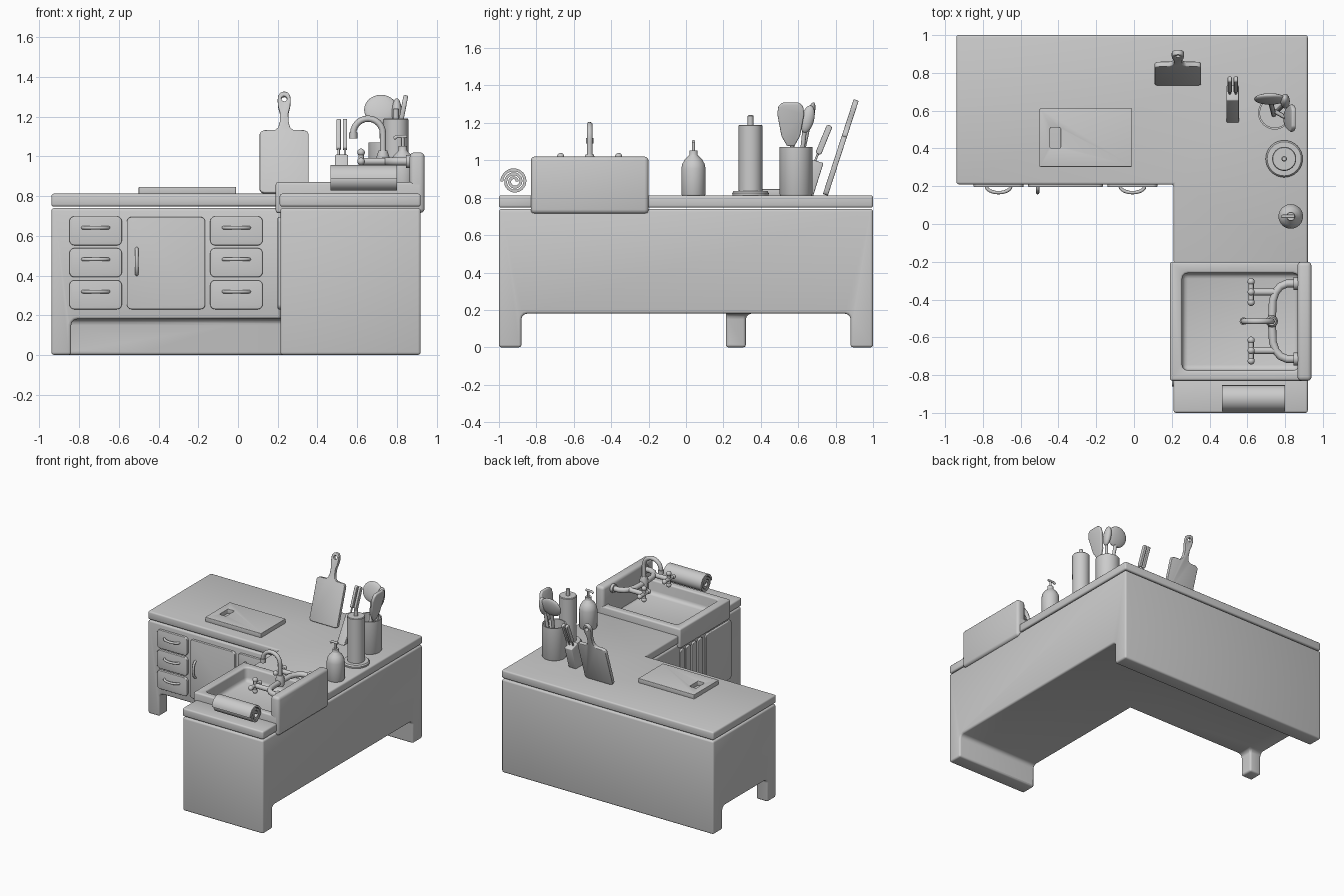
import bpy, bmesh
from math import sin, cos, pi, radians
from mathutils import Vector, Matrix

if "Cube" in bpy.data.objects:
    bpy.data.objects.remove(bpy.data.objects["Cube"])


def finish(ob, bevel=0, cut=(), seg=3):
    for c in cut:
        m = ob.modifiers.new("cut", 'BOOLEAN')
        m.operation, m.object, m.solver = 'DIFFERENCE', c, 'EXACT'
        c.hide_render = True
    if bevel:
        m = ob.modifiers.new("bevel", 'BEVEL')
        m.width, m.segments, m.limit_method, m.angle_limit = bevel, seg, 'ANGLE', radians(40)
    bpy.ops.object.select_all(action='DESELECT')
    ob.select_set(True)
    bpy.context.view_layer.objects.active = ob
    bpy.ops.object.convert(target='MESH')
    bpy.ops.object.shade_smooth_by_angle(angle=radians(38))
    for c in cut:
        bpy.data.objects.remove(c)
    return ob


def from_bm(name, bm):
    bmesh.ops.recalc_face_normals(bm, faces=bm.faces)
    me = bpy.data.meshes.new(name)
    bm.to_mesh(me)
    bm.free()
    ob = bpy.data.objects.new(name, me)
    bpy.context.collection.objects.link(ob)
    return ob


def prism(name, pts, axis, lo, hi, bevel=0, cut=(), mat=None):
    put = {'x': lambda a, b, h: (h, a, b), 'y': lambda a, b, h: (a, h, b),
           'z': lambda a, b, h: (a, b, h)}[axis]
    bm = bmesh.new()
    f = bm.faces.new([bm.verts.new(put(a, b, lo)) for a, b in pts])
    new = bmesh.ops.extrude_face_region(bm, geom=[f])['geom']
    bmesh.ops.translate(bm, verts=[v for v in new if isinstance(v, bmesh.types.BMVert)],
                        vec=put(0, 0, hi - lo))
    if mat:
        bm.transform(mat)
    return finish(from_bm(name, bm), bevel, cut)


def box(name, x0, x1, y0, y1, z0, z1, bevel=0, cut=()):
    return prism(name, [(x0, y0), (x1, y0), (x1, y1), (x0, y1)], 'z', z0, z1, bevel, cut)


def rrect(x0, x1, y0, y1, r, n=5):
    pts = []
    for k, (cx, cy) in enumerate([(x1 - r, y1 - r), (x0 + r, y1 - r), (x0 + r, y0 + r), (x1 - r, y0 + r)]):
        pts += [(cx + r * cos((k + i / n) * pi / 2), cy + r * sin((k + i / n) * pi / 2)) for i in range(n + 1)]
    return pts


def lathe(name, x, y, prof, n=32):
    bm = bmesh.new()
    vs = [bm.verts.new((r, 0, z)) for r, z in prof]
    es = [bm.edges.new(p) for p in zip(vs, vs[1:])]
    bmesh.ops.spin(bm, geom=vs + es, cent=(0, 0, 0), axis=(0, 0, 1), angle=2 * pi, steps=n)
    bmesh.ops.remove_doubles(bm, verts=bm.verts, dist=1e-5)
    bm.transform(Matrix.Translation((x, y, 0)))
    return finish(from_bm(name, bm))


def tube(name, pts, r):
    cu = bpy.data.curves.new(name, 'CURVE')
    cu.dimensions, cu.bevel_depth, cu.bevel_resolution, cu.use_fill_caps = '3D', r, 3, True
    s = cu.splines.new('POLY')
    s.points.add(len(pts) - 1)
    for p, co in zip(s.points, pts):
        p.co = (*co, 1)
    ob = bpy.data.objects.new(name, cu)
    bpy.context.collection.objects.link(ob)
    return finish(ob)


def ball(name, loc, scale, rot=Matrix()):
    bm = bmesh.new()
    bmesh.ops.create_uvsphere(bm, u_segments=24, v_segments=14, radius=1)
    bm.transform(Matrix.Translation(loc) @ rot @ Matrix.Diagonal((*scale, 1)))
    return finish(from_bm(name, bm))


# L-shaped cabinet, with leg space cut away under it
arch_a = box("arch_cutter_a", -2, 0, .32, .88, -1, .18, .03)
arch_b = box("arch_cutter_b", -.84, 2, -.88, .88, -1, .18, .03)
prism("cabinet_body", [(-.94, 1), (-.94, .213), (.213, .213), (.213, -1), (.92, -1), (.92, 1)],
      'z', 0, .74, .014, (arch_a, arch_b))

# Worktop, interrupted by the sink
prism("worktop", [(-.94, 1), (-.94, .21), (.21, .21), (.21, -.21), (.92, -.21), (.92, 1)],
      'z', .747, .812, .012)
box("worktop_end", .21, .92, -1, -.82, .747, .812, .012)

# Drawers, doors and arched pulls
arc = [(cos(i * pi / 12), sin(i * pi / 12)) for i in range(13)]
for col, x in (("left", -.717), ("right", -.008)):
    for row, z in enumerate((.303, .465, .625)):
        prism(f"drawer_{col}_{row}", rrect(x - .132, x + .132, z - .073, z + .073, .025),
              'y', .195, .23, .005)
        tube(f"drawer_pull_{col}_{row}",
             [(x + .065 * c, .2 - .034 * s, z + .016) for c, s in arc], .009)
prism("cupboard_door", rrect(-.56, -.165, .23, .695, .025), 'y', .195, .23, .005)
tube("door_pull", [(-.51, .2 - .034 * s, .47 + .065 * c) for c, s in arc], .009)
# Under-sink door and upright slats on the inner side
prism("sink_door", rrect(-.86, -.54, .23, .695, .025), 'x', .2, .23, .005)
for i in range(4):
    y = -.5 + i * .075
    prism(f"slat_{i}", rrect(y, y + .055, .23, .695, .02), 'x', .2, .23, .005)

# Apron sink with raised back
basin = box("basin_cutter", .255, .872, -.775, -.26, .76, 1.2, .03)
box("sink", .19, .925, -.83, -.2, .715, .87, .022, (basin,))
box("sink_back", .865, .94, -.83, -.2, .715, 1.02, .022)

# Bridge tap: side pipes, swan neck and cross handles
zt = .975
for side, s in (("near", -1), ("far", 1)):
    y = -.515
    tube(f"tap_pipe_{side}", [(.87, y + s * .20, zt), (.81, y + s * .20, zt), (.775, y + s * .185, zt),
                              (.75, y + s * .155, zt), (.735, y + s * .11, zt), (.73, y, zt)], .021)
    tube(f"tap_flange_{side}", [(.87, y + s * .20, zt), (.845, y + s * .20, zt)], .034)
    yk = y + s * .155
    tube(f"tap_stem_{side}", [(.76, yk, zt), (.62, yk, zt)], .019)
    tube(f"tap_cross_a_{side}", [(.62, yk - .058, zt), (.62, yk + .058, zt)], .014)
    tube(f"tap_cross_b_{side}", [(.62, yk, zt - .05), (.62, yk, zt + .05)], .014)
    for k, (dy, dz) in enumerate(((.055, 0), (-.055, 0), (0, .045), (0, -.045))):
        ball(f"tap_knob_{side}_{k}", (.62, yk + dy, zt + dz), (.019,) * 3)
neck = [(.73, -.515, .95), (.73, -.515, 1.1)]
neck += [(.655 + .075 * cos(i * pi / 12), -.515, 1.115 + .075 * sin(i * pi / 12)) for i in range(13)]
tube("tap_spout", neck + [(.58, -.515, 1.1)], .016)
tube("tap_nozzle", [(.58, -.515, 1.12), (.58, -.515, 1.09)], .021)
lathe("tap_centre", .73, -.515, [(0, .94), (.03, .945), (.032, 1.0), (.022, 1.03), (0, 1.03)], 20)

# Rolled towel: one thick spiral
out, inn = [], []
for i in range(73):
    a, r = i * 5 * pi / 72, .022 + .053 * i / 72
    for lst, q in ((out, r), (inn, r - .0155)):
        lst.append((-.918 + q * cos(a), .887 + q * sin(a)))
prism("rolled_towel", out + inn[::-1], 'x', .465, .80)

# Soap bottle with pump
lathe("soap_bottle", .83, .04, [(0, .81), (.06, .81), (.065, .82), (.065, .955), (.06, .98), (.046, 1.005),
                                (.025, 1.025), (.022, 1.03), (.022, 1.052), (0, 1.052)])
tube("soap_pump", [(.83, .04, 1.04), (.83, .04, 1.1)], .008)
tube("soap_spout", [(.85, .04, 1.1), (.80, .04, 1.1), (.785, .04, 1.09)], .009)

# Kitchen roll on a stand
lathe("roll_stand", .795, .345, [(0, .81), (.096, .81), (.098, .825), (.09, .835), (0, .838)])
lathe("paper_roll", .795, .345, [(0, .837), (.063, .837), (.064, 1.185), (.06, 1.19), (0, 1.19)])
lathe("roll_knob", .795, .345, [(0, 1.18), (.015, 1.18), (.015, 1.238), (.01, 1.242), (0, 1.242)], 16)

# Utensil crock, open at the top
lathe("utensil_crock", .745, .588, [(0, .81), (.083, .81), (.088, .82), (.088, 1.07), (.078, 1.07),
                                    (.078, .84), (0, .84)])
tube("spoon_handle", [(.74, .58, .85), (.722, .65, 1.17)], .013)
ball("spoon_bowl", (.72, .662, 1.235), (.085, .022, .078), Matrix.Rotation(radians(-16), 4, 'X'))
tube("spatula_handle", [(.74, .6, .85), (.806, .562, 1.12)], .012)
tilt = Matrix.Translation((.825, .56, 1.2)) @ Matrix.Rotation(radians(11), 4, 'Y')
prism("spatula_blade", [(-.02, -.125), (.02, -.125), (.05, -.07), (.072, .05), (.066, .09), (.045, .11),
                        (-.045, .11), (-.066, .09), (-.072, .05), (-.05, -.07)],
      'x', -.012, .012, .008, mat=tilt)
tube("ladle_handle", [(.76, .6, .85), (.795, .635, 1.17)], .012)
ball("ladle_bowl", (.8, .65, 1.22), (.025, .035, .075), Matrix.Rotation(radians(-14), 4, 'X'))

# Slanted knife block with two knives
prism("knife_block", [(.535, .81), (.68, .81), (.735, .985), (.655, 1.01)], 'x', .489, .555, .006)
for i, x in enumerate((.507, .539)):
    lo, d = Vector((x, .675, .96)), Vector((0, .38, .925))
    tube(f"knife_neck_{i}", [lo, lo + d * .1], .006)
    m = Matrix.Translation(lo) @ Matrix.Rotation(radians(-22.3), 4, 'X')
    prism(f"knife_handle_{i}", rrect(-.015, .017, .08, .245, .012), 'x', -.011, .011, .005, mat=m)

# Paddle board standing at a lean, with a hanging hole
lean = Matrix.Translation((.2325, .745, .815)) @ Matrix.Rotation(radians(-18), 4, 'X')
right = [(.1, 0), (.115, .004), (.123, .018), (.123, .31), (.117, .323), (.1, .33), (.045, .332), (.03, .345),
         (.022, .375), (.021, .42), (.03, .455), (.033, .49), (.03, .513), (.018, .53), (.006, .534)]
hole = prism("hole_cutter", [(.014 * c, .497 + .014 * s) for c, s in
                             [(cos(i * pi / 10), sin(i * pi / 10)) for i in range(20)]],
             'y', -.1, .1, mat=lean)
prism("paddle_board", right + [(-a, b) for a, b in right[::-1]], 'y', -.014, .014, .005, (hole,), lean)

# Flat chopping board with a grip slot
slot = prism("slot_cutter", rrect(-.445, -.388, .402, .51, .008), 'z', .7, .9)
prism("chopping_board", rrect(-.5, -.01, .303, .612, .006), 'z', .811, .846, .003, (slot,))
